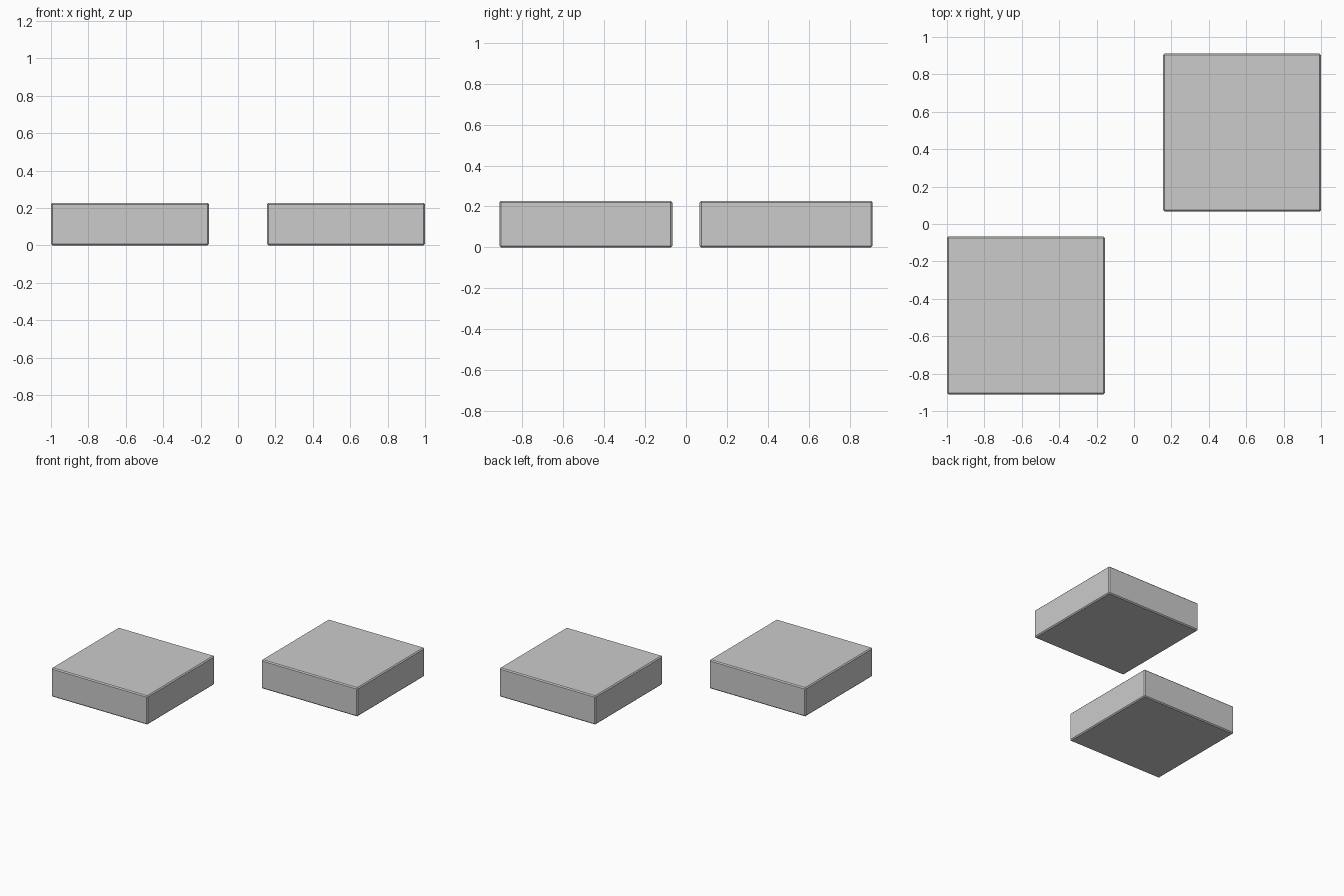
import bpy

if "Cube" in bpy.data.objects:
    bpy.data.objects.remove(bpy.data.objects["Cube"])

W, H, BEVEL = 0.844, 0.228, 0.008


def slab(name, x, y):
    # Square slab with finely chamfered edges
    bpy.ops.mesh.primitive_cube_add(size=1, location=(x, y, H / 2))
    ob = bpy.context.object
    ob.name = name
    ob.scale = (W, W, H)
    bpy.ops.object.transform_apply(location=False, rotation=False, scale=True)
    mod = ob.modifiers.new("edge_chamfer", 'BEVEL')
    mod.width = BEVEL
    mod.segments = 1
    return ob


# Two slabs placed diagonally about the centre
for name, s in (("front_left_slab", -1), ("back_right_slab", 1)):
    slab(name, s * (1 - W / 2), s * (0.911 - W / 2))
